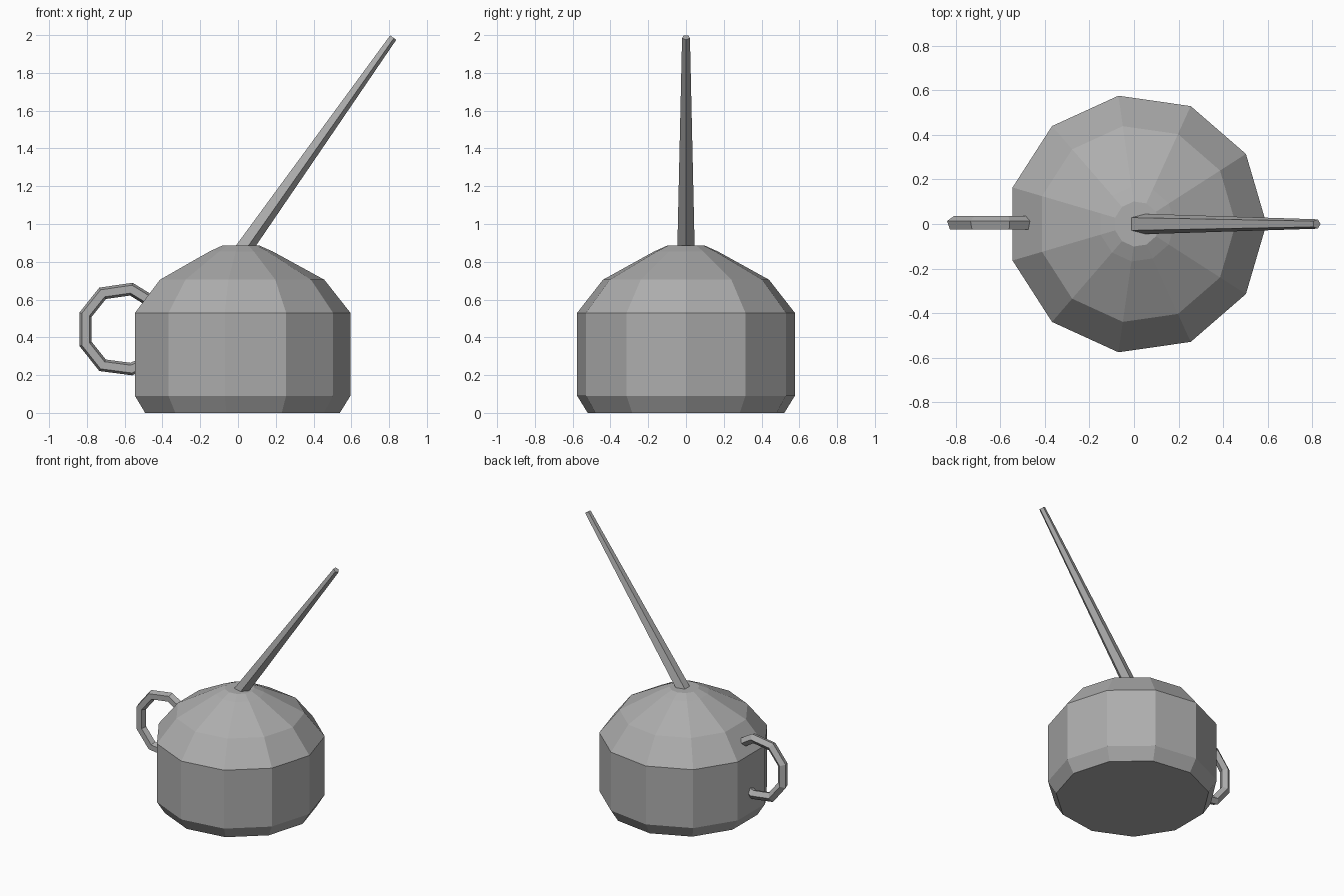
import bpy, bmesh, math
from mathutils import Vector

if "Cube" in bpy.data.objects:
    bpy.data.objects.remove(bpy.data.objects["Cube"])

metal = bpy.data.materials.new("grey metal")
metal.diffuse_color = (0.42, 0.42, 0.42, 1)
metal.use_nodes = True
metal.node_tree.nodes["Principled BSDF"].inputs["Base Color"].default_value = metal.diffuse_color


def skin(name, rings):
    """Bridge a list of vertex rings into a closed, flat shaded object."""
    bm = bmesh.new()
    loops = [[bm.verts.new(p) for p in ring] for ring in rings]
    n = len(loops[0])
    for a, b in zip(loops, loops[1:]):
        for i in range(n):
            j = (i + 1) % n
            bm.faces.new((a[i], a[j], b[j], b[i]))
    bm.faces.new(loops[0][::-1])
    bm.faces.new(loops[-1])
    bmesh.ops.recalc_face_normals(bm, faces=bm.faces)
    mesh = bpy.data.meshes.new(name)
    bm.to_mesh(mesh)
    bm.free()
    mesh.materials.append(metal)
    ob = bpy.data.objects.new(name, mesh)
    bpy.context.collection.objects.link(ob)
    return ob


def lathe(name, profile, sides, cx):
    angles = [2 * math.pi * k / sides for k in range(sides)]
    skin(name, [[(cx + r * math.cos(a), r * math.sin(a), z) for a in angles]
                for r, z in profile])


def tube(name, path, radii, sides, phase, y=0.0):
    """Mitred tube along an x/z path; phase turns the cross-section."""
    pts = [Vector(p) for p in path]
    rings = []
    for i, (p, r) in enumerate(zip(pts, radii)):
        t0 = (p - pts[i - 1]).normalized() if i else None
        t1 = (pts[i + 1] - p).normalized() if i + 1 < len(pts) else None
        t = ((t0 or t1) + (t1 or t0)).normalized()
        out = Vector((t.y, -t.x)) / t.dot(t0 or t1)
        ring = []
        for k in range(sides):
            a = phase + 2 * math.pi * k / sides
            q = p + out * r * math.sin(a)
            ring.append((q.x, y + r * math.cos(a), q.y))
        rings.append(ring)
    skin(name, rings)


# Eleven-sided can with chamfered foot and sloped shoulder
lathe("can_body", [(0.526, 0), (0.582, 0.09), (0.582, 0.53), (0.444, 0.705),
                   (0.17, 0.855), (0.102, 0.885)], 11, 0.013)

# Long tapering five-sided spout
tube("spout", [(0.012, 0.85), (0.82, 1.988)], [0.049, 0.022], 5, math.pi / 2)

# Faceted ring handle, ends sunk into the can
tube("handle", [(-0.435, 0.575), (-0.565, 0.655), (-0.717, 0.633), (-0.807, 0.52),
                (-0.807, 0.365), (-0.717, 0.252), (-0.565, 0.232), (-0.48, 0.27)],
     [0.034] * 8, 5, 0, 0.003)
